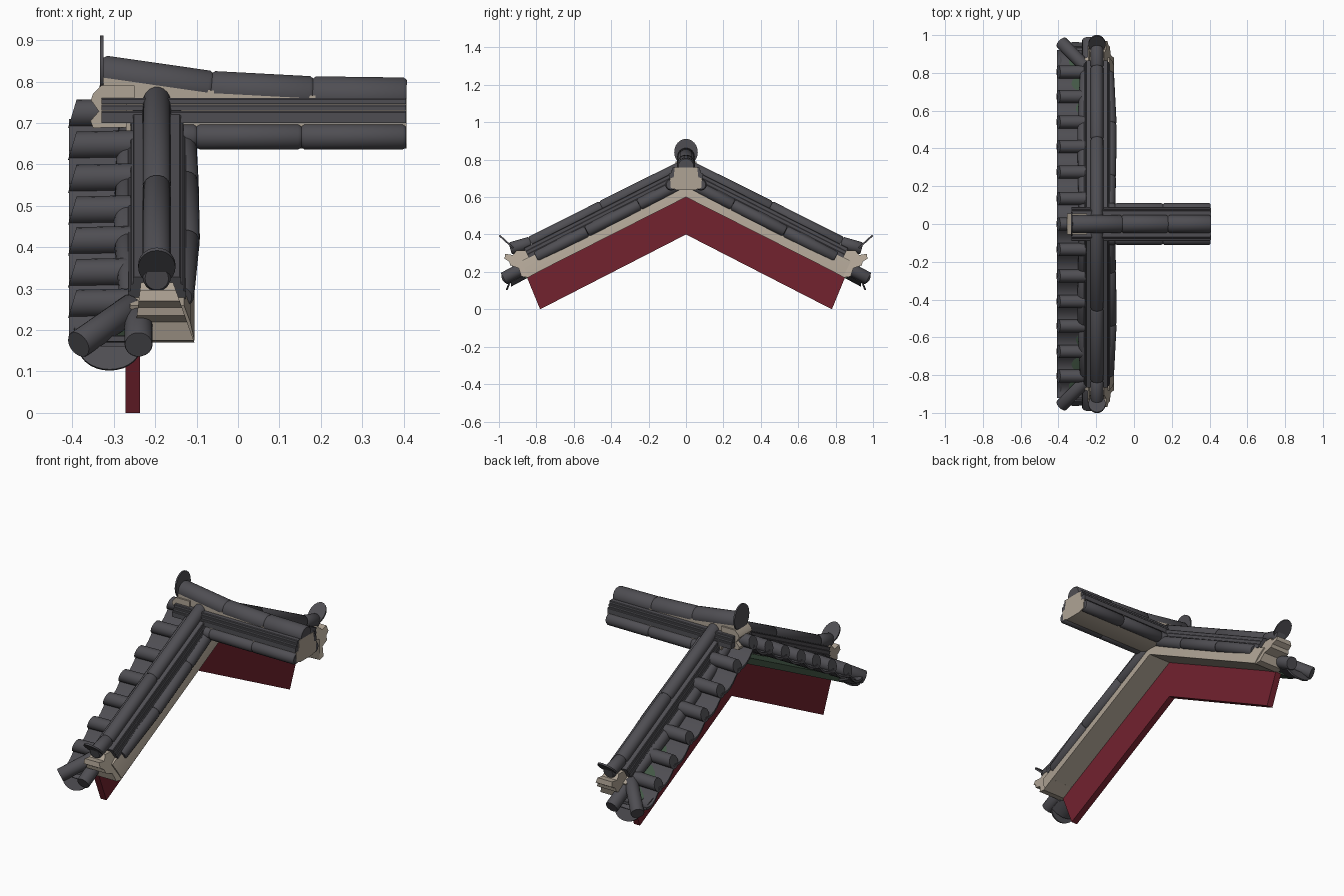
import bpy, bmesh, math
from mathutils import Vector as V

if "Cube" in bpy.data.objects:
    bpy.data.objects.remove(bpy.data.objects["Cube"])


def material(name, rgb):
    m = bpy.data.materials.new(name)
    m.diffuse_color = (*rgb, 1)
    m.use_nodes = True
    m.node_tree.nodes["Principled BSDF"].inputs["Base Color"].default_value = m.diffuse_color
    return m


TILE = material("dark grey tile", (0.078, 0.076, 0.086))
CREAM = material("cream plaster", (0.43, 0.37, 0.30))
RED = material("red paint", (0.17, 0.016, 0.028))
GREEN = material("dark green paint", (0.055, 0.095, 0.06))


def build(name, rings, mat):
    """Closed loft through rings of equal point count, with capped ends."""
    bm = bmesh.new()
    vs = [[bm.verts.new(p) for p in r] for r in rings]
    n = len(rings[0])
    for a, b in zip(vs, vs[1:]):
        for i in range(n):
            bm.faces.new((a[i], a[(i + 1) % n], b[(i + 1) % n], b[i]))
    bm.faces.new(vs[0])
    bm.faces.new(vs[-1])
    bmesh.ops.recalc_face_normals(bm, faces=bm.faces)
    me = bpy.data.meshes.new(name)
    bm.to_mesh(me)
    bm.free()
    me.materials.append(mat)
    ob = bpy.data.objects.new(name, me)
    bpy.context.collection.objects.link(ob)
    return ob


def prism(name, pts, vec, mat):
    return build(name, [[V(p) for p in pts], [V(p) + V(vec) for p in pts]], mat)


def tube(name, a, b, r, mat=TILE, n=18, lip=0.008):
    """Round tile with a small chamfer at each end."""
    a, b = V(a), V(b)
    d = (b - a).normalized()
    u = d.cross(V((0, 0, 1))).normalized()
    w = u.cross(d)
    rings = []
    for c, k in ((a, r - lip * 0.7), (a + d * lip, r), (b - d * lip, r), (b, r - lip * 0.7)):
        rings.append([c + (u * math.cos(t) + w * math.sin(t)) * k
                      for t in (2 * math.pi * i / n for i in range(n))])
    return build(name, rings, mat)


def plate(name, c, u, v, thick, start=0, sweep=2 * math.pi, n=24):
    """Elliptical plate or a cut part of one."""
    c, u, v = V(c), V(u), V(v)
    pts = [c + u * math.cos(start + sweep * i / n) + v * math.sin(start + sweep * i / n)
           for i in range(n if sweep > 6 else n + 1)]
    return prism(name, pts, thick, TILE)


def base(y):
    return 0.6 - 0.506 * abs(y)


def slope_strip(name, section, end, mat, lean=0.4):
    """Sweeps an (x, height) section over both slopes; ends square to the slope."""
    rings = []
    for y in (-end, 0, end):
        s = (y > 0) - (y < 0)
        rings.append([(x, y + s * lean * o, base(y + s * lean * o) + o) for x, o in section])
    return build(name, rings, mat)


# red gable board
prism("gable_board", [(-0.272, y, z) for y, z in
      ((0, 0.6), (0.85, 0.17), (0.78, 0), (0, 0.4), (-0.78, 0), (-0.85, 0.17))], (0.035, 0, 0), RED)

# cream base and stacked flat tiles of the sloping ridges
slope_strip("slope_ridge_base", [(-0.271, 0), (-0.105, 0), (-0.115, 0.055), (-0.13, 0.105),
                                 (-0.26, 0.105), (-0.271, 0.055)], 0.84, CREAM)
CX = -0.196
for k, (w, lo, hi) in enumerate(((0.070, 0.1, 0.124), (0.064, 0.12, 0.145), (0.058, 0.14, 0.166))):
    slope_strip("slope_flat_tiles_%d" % k,
                [(CX - w, lo), (CX + w, lo), (CX + w, hi - 0.003), (CX + w - 0.003, hi),
                 (CX - w + 0.003, hi), (CX - w, hi - 0.003)], 0.80, TILE)

# green eave board beneath the rake tiles
slope_strip("eave_board", [(-0.345, -0.004), (-0.268, -0.004), (-0.268, 0.05),
                           (-0.29, 0.05), (-0.345, 0.03)], 0.86, GREEN)


def rake(y):
    return 0.722 - 0.57 * abs(y)


RAKE_Y = (0, 0.135, 0.275, 0.41, 0.54, 0.675, 0.805, 0.92)
R = 0.034


def rake_tile(y):
    pts = []
    for i in range(16):
        t = 2 * math.pi * i / 16
        dz = R * math.sin(t)
        pts.append((-0.4 + 0.3 * dz, y + R * math.cos(t), rake(y) + dz))
    prism("rake_tile", pts, (0.17, 0, 0.004), TILE)


rake_tile(0)
for s in (1, -1):
    # round rake tiles with concave pan tiles between
    for y in RAKE_Y[1:-1]:
        rake_tile(s * y)
    for a, b in zip(RAKE_Y, RAKE_Y[1:]):
        top, low = [], []
        for i in range(7):
            f = i / 6
            y = a + (b - a) * f
            z = rake(y) - 0.012 - 0.028 * math.sin(math.pi * f)
            top.append((-0.408, s * y, z))
            low.append((-0.408, s * y, z - 0.013))
        prism("pan_tile", top + low[::-1], (0.165, 0, 0), TILE)

    # round cap tiles along the slope
    cap = [(0.0, 0.172), (0.45, 0.175), (0.83, 0.176), (0.94, 0.2)]
    for (a, oa), (b, ob) in zip(cap, cap[1:]):
        tube("slope_cap_tile", (CX, s * a, base(a) + oa), (CX, s * b, base(b) + ob), 0.034)
    # upturned end plate
    plate("slope_end_plate", (CX, s * 0.95, 0.358), (0.045, 0, 0), (0, s * 0.045, 0.041),
          (0, s * 0.006, -0.007))

    # round tiles at both sides of the slope ridge
    side = [(0.0, 0.062), (0.25, 0.069), (0.53, 0.072), (0.80, 0.058)]
    for q in (1, -1):
        for (a, wa), (b, wb) in zip(side, side[1:]):
            tube("slope_side_tile", (CX + q * wa, s * a, base(a) + 0.085),
                 (CX + q * wb, s * b, base(b) + 0.085), 0.032)

    # notched plaster end piece, narrowing upward
    prof = [(0.78, 0.205), (0.845, 0.17), (0.88, 0.175), (0.895, 0.22), (0.94, 0.235), (0.945, 0.255),
            (0.97, 0.27), (0.967, 0.297), (0.925, 0.29), (0.905, 0.315), (0.80, 0.315)]
    rings = []
    for x0, x1 in ((-0.252, -0.235), (-0.105, -0.155)):
        rings.append([(x0 + (x1 - x0) * (z - 0.17) / 0.14, s * y, z) for y, z in prof])
    build("slope_plaster_end", rings, CREAM)

    # corner: two round tiles, a pan and a hanging drip plate
    tube("corner_tile", (-0.24, s * 0.79, 0.262), (-0.24, s * 0.975, 0.165), 0.034, lip=0.002)
    tube("corner_diagonal_tile", (-0.255, s * 0.83, 0.255), (-0.385, s * 0.962, 0.165), 0.034, lip=0.002)
    rings = []
    for y, z, x0, x1 in ((0.81, 0.225, -0.40, -0.24), (0.935, 0.158, -0.385, -0.235)):
        arc = [(x0 + (x1 - x0) * i / 6, s * y, z - 0.025 * math.sin(math.pi * i / 6)) for i in range(7)]
        rings.append(arc + [(p[0], p[1], p[2] - 0.012) for p in arc[::-1]])
    build("corner_pan", rings, TILE)
    plate("corner_drip_plate", (-0.31, s * 0.932, 0.158), (0.075, 0, 0), (0, s * -0.022, 0.056),
          (0, s * 0.009, 0.003), math.pi, math.pi, 14)

# main ridge: plaster core with shaped end
half = [(0.05, 0.638), (0.082, 0.65), (0.085, 0.70), (0.066, 0.706), (0.06, 0.758)]
prism("main_ridge_core", [(-0.27, y, z) for y, z in half] +
      [(-0.27, -y, z) for y, z in half[::-1]], (0.677, 0, 0), CREAM)
prism("main_ridge_plaster_end", [(x, -0.055, z) for x, z in
      ((-0.25, 0.69), (-0.35, 0.688), (-0.356, 0.705), (-0.336, 0.728), (-0.355, 0.755),
       (-0.35, 0.77), (-0.33, 0.79), (-0.25, 0.79))], (0, 0.11, 0), CREAM)
prism("main_ridge_wedge", [(x, -0.046, z) for x, z in
      ((-0.33, 0.75), (0.2, 0.75), (0.2, 0.765), (-0.06, 0.778), (-0.33, 0.81))],
      (0, 0.092, 0), CREAM)

# flat tile courses of the main ridge
for k, (w, lo, hi) in enumerate(((0.090, 0.70, 0.7285), (0.080, 0.73, 0.744), (0.072, 0.7455, 0.76))):
    for s in (1, -1):
        prism("main_flat_tiles_%d" % k, [(-0.33, s * 0.045, lo), (-0.33, s * w, lo),
              (-0.33, s * w, hi - 0.003), (-0.33, s * (w - 0.003), hi), (-0.33, s * 0.045, hi)],
              (0.735, 0, 0), TILE)

# rising round cap tiles and tall end plate
ridge = [(0.407, 0.763), (0.18, 0.766), (-0.065, 0.779), (-0.33, 0.817)]
for (a, za), (b, zb) in zip(ridge, ridge[1:]):
    tube("main_cap_tile", (a, 0, za), (b, 0, zb), 0.047, n=22)
plate("main_end_plate", (-0.333, 0, 0.84), (0, 0.063, 0), (0, 0, 0.071), (0.008, 0, 0))

# round tiles along the foot of the main ridge
for s in (1, -1):
    for a, b in ((-0.19, -0.1), (-0.1, 0.153), (0.153, 0.405)):
        tube("main_side_tile", (a, s * 0.08, 0.666), (b, s * 0.08, 0.666), 0.031)

# smooth round parts, keep hard edges
for ob in bpy.context.scene.objects:
    ob.select_set(True)
    bpy.context.view_layer.objects.active = ob
bpy.ops.object.shade_smooth_by_angle(angle=math.radians(35))
